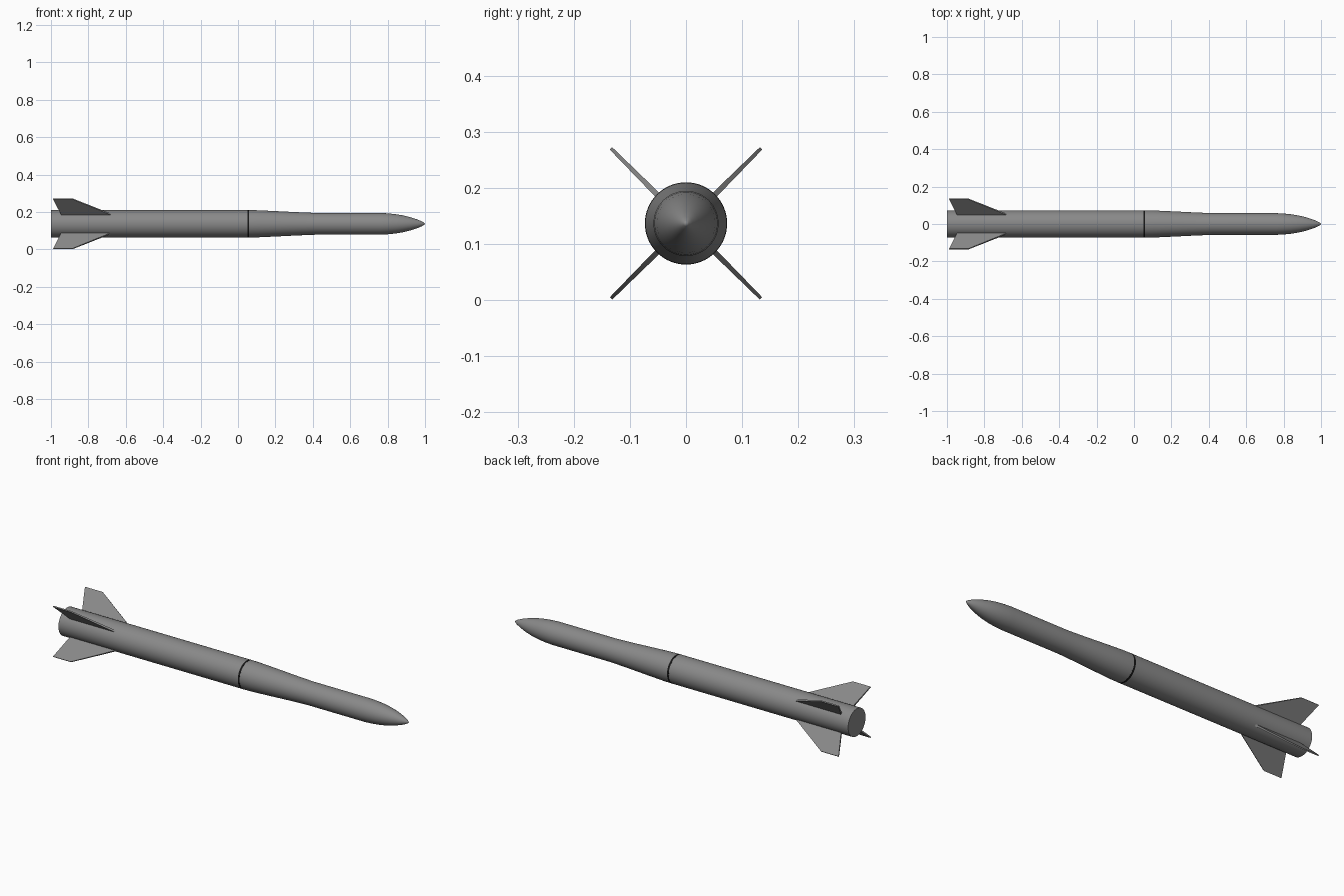
import bpy, bmesh, math
from mathutils import Vector, Matrix

if "Cube" in bpy.data.objects:
    bpy.data.objects.remove(bpy.data.objects["Cube"])

ZC = 0.1365      # height of the long axis
SIDES = 64


def material(name, rgb):
    m = bpy.data.materials.new(name)
    m.diffuse_color = (*rgb, 1)
    m.use_nodes = True
    m.node_tree.nodes["Principled BSDF"].inputs["Base Color"].default_value = m.diffuse_color
    return m


GREY = material("mid_grey", (0.25, 0.25, 0.25))
BLACK = material("band_black", (0.008, 0.008, 0.008))


def finish(name, bm, mat):
    bmesh.ops.recalc_face_normals(bm, faces=bm.faces)
    me = bpy.data.meshes.new(name)
    bm.to_mesh(me)
    bm.free()
    me.materials.append(mat)
    ob = bpy.data.objects.new(name, me)
    bpy.context.collection.objects.link(ob)
    ob.select_set(True)
    bpy.context.view_layer.objects.active = ob
    bpy.ops.object.shade_smooth_by_angle(angle=math.radians(30))
    ob.select_set(False)
    return ob


def lathe(name, profile, mat, cap_start=False):
    """Revolve (x, radius) points about the long axis."""
    bm = bmesh.new()
    rings = []
    for x, r in profile:
        if r == 0:
            rings.append([bm.verts.new((x, 0, ZC))] * SIDES)
        else:
            rings.append([bm.verts.new((x, r * math.cos(a), ZC + r * math.sin(a)))
                          for a in (2 * math.pi * i / SIDES for i in range(SIDES))])
    for lo, hi in zip(rings, rings[1:]):
        for i in range(SIDES):
            j = (i + 1) % SIDES
            quad = dict.fromkeys((lo[i], lo[j], hi[j], hi[i]))
            bm.faces.new(list(quad))
    if cap_start:
        bm.faces.new(rings[0])
    return finish(name, bm, mat)


# Rear motor tube with closed tail
lathe("motor_tube", [(-1, 0.073), (0.05, 0.073)], GREY, cap_start=True)

# Dark joint band
lathe("joint_band", [(0.05, 0.073), (0.05, 0.0733), (0.06, 0.0733), (0.06, 0.073)], BLACK)

# Tapered forward section and pointed nose
lathe("forward_body_and_nose",
      [(0.06, 0.073), (0.10, 0.0725), (0.20, 0.068), (0.32, 0.062), (0.42, 0.058),
       (0.76, 0.058), (0.80, 0.056), (0.84, 0.052), (0.88, 0.0455), (0.92, 0.036),
       (0.96, 0.023), (0.985, 0.012), (0.996, 0.005), (1, 0)], GREY)


# Four swept fins, thinner at the tip
def fin(name, angle):
    outline = [(-0.675, 0.070, 0.005), (-0.945, 0.070, 0.005),
               (-0.988, 0.189, 0.003), (-0.885, 0.189, 0.003)]  # x, radius, half thickness
    bm = bmesh.new()
    a, b = ([bm.verts.new((x, s * t, r)) for x, r, t in outline] for s in (-1, 1))
    bm.faces.new(a)
    bm.faces.new(b)
    for i in range(4):
        j = (i + 1) % 4
        bm.faces.new((a[i], a[j], b[j], b[i]))
    bm.transform(Matrix.Translation(Vector((0, 0, ZC))) @ Matrix.Rotation(angle, 4, 'X'))
    finish(name, bm, GREY)


for k in range(4):
    fin(f"tail_fin_{k + 1}", math.radians(45 + 90 * k))
